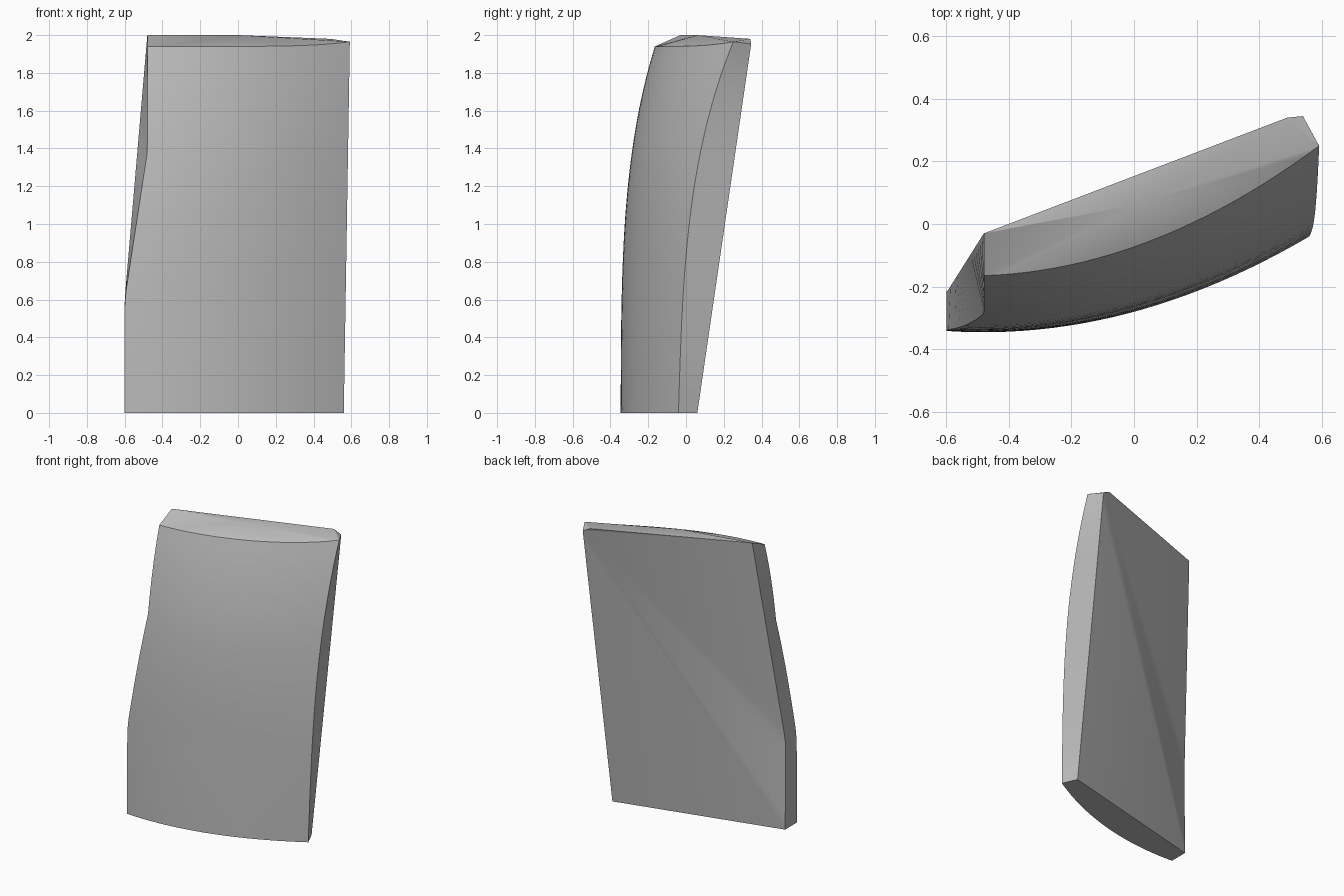
import bpy
import bmesh
import math
from mathutils import Vector

cube = bpy.data.objects.get("Cube")
if cube:
    bpy.data.objects.remove(cube, do_unlink=True)

ROWS, COLS = 24, 24


def make_material(name, colour):
    mat = bpy.data.materials.new(name)
    mat.use_nodes = True
    mat.diffuse_color = colour
    mat.node_tree.nodes["Principled BSDF"].inputs["Base Color"].default_value = colour
    return mat


# Corners of the slab
back_low_right = Vector((-0.6, -0.215, 0))
back_kink = Vector((-0.6, -0.22, 0.6))
back_top_right = Vector((-0.48, -0.03, 2))
back_low_left = Vector((0.515, 0.06, 0))
back_top_left = Vector((0.54, 0.345, 1.953))
chamfer_top = Vector((0.49, 0.34, 1.98))
crown = Vector((0, 0.06, 2))


def front_point(w, t):
    """Curved front: w runs up the slab, t runs across it."""
    z = 1.94 * w
    taper = min(max((z - 0.6) / 0.78, 0), 1)
    x0, y0 = -0.6 + 0.12 * taper, -0.342 + 0.177 * w ** 3.4
    x1, y1 = 0.56 + 0.032 * w, -0.04 + 0.06 * w + 0.23 * w ** 3.2
    bulge = 0.095 * 4 * t * (1 - t)
    return Vector((x0 + (x1 - x0) * t, y0 + (y1 - y0) * t - bulge,
                   z + 0.025 * w * t ** 6))


def right_back_point(w):
    """Back edge of the model's right side, with its kink."""
    k = 0.3
    if w <= k:
        return back_low_right.lerp(back_kink, w / k)
    return back_kink.lerp(back_top_right, (w - k) / (1 - k))


bm = bmesh.new()


def face(*verts):
    bm.faces.new(verts)


levels = [i / ROWS for i in range(ROWS + 1)]
grid = [[bm.verts.new(front_point(w, j / COLS)) for j in range(COLS + 1)] for w in levels]
right_back = [bm.verts.new(right_back_point(w)) for w in levels]
left_back = [bm.verts.new(back_low_left.lerp(back_top_left, w)) for w in levels]
chamfer = bm.verts.new(chamfer_top)
peak = bm.verts.new(crown)
top_left = left_back[-1]

for i in range(ROWS):
    a, b = grid[i], grid[i + 1]
    # Curved front
    for j in range(COLS):
        face(a[j], a[j + 1], b[j + 1], b[j])
    # Side strips
    face(a[0], b[0], right_back[i + 1], right_back[i])
    face(a[-1], left_back[i], left_back[i + 1], b[-1])
    # Back, folded along its diagonal
    face(top_left, right_back[i], right_back[i + 1])
    face(right_back[0], left_back[i + 1], left_back[i])
face(top_left, right_back[-1], chamfer)

# Top with a slight crown, and the small corner chamfer
top = grid[-1]
for j in range(COLS):
    face(top[j], top[j + 1], peak)
face(top[-1], chamfer, peak)
face(chamfer, right_back[-1], peak)
face(right_back[-1], top[0], peak)
face(top[-1], top_left, chamfer)

# Flat base
face(*reversed(grid[0]), right_back[0], left_back[0])

bmesh.ops.recalc_face_normals(bm, faces=bm.faces)
mesh = bpy.data.meshes.new("curved_slab")
bm.to_mesh(mesh)
bm.free()
slab = bpy.data.objects.new("curved_slab", mesh)
bpy.context.collection.objects.link(slab)
mesh.materials.append(make_material("plain_grey", (0.5, 0.5, 0.5, 1)))

bpy.ops.object.select_all(action='DESELECT')
slab.select_set(True)
bpy.context.view_layer.objects.active = slab
bpy.ops.object.shade_smooth_by_angle(angle=math.radians(25))
